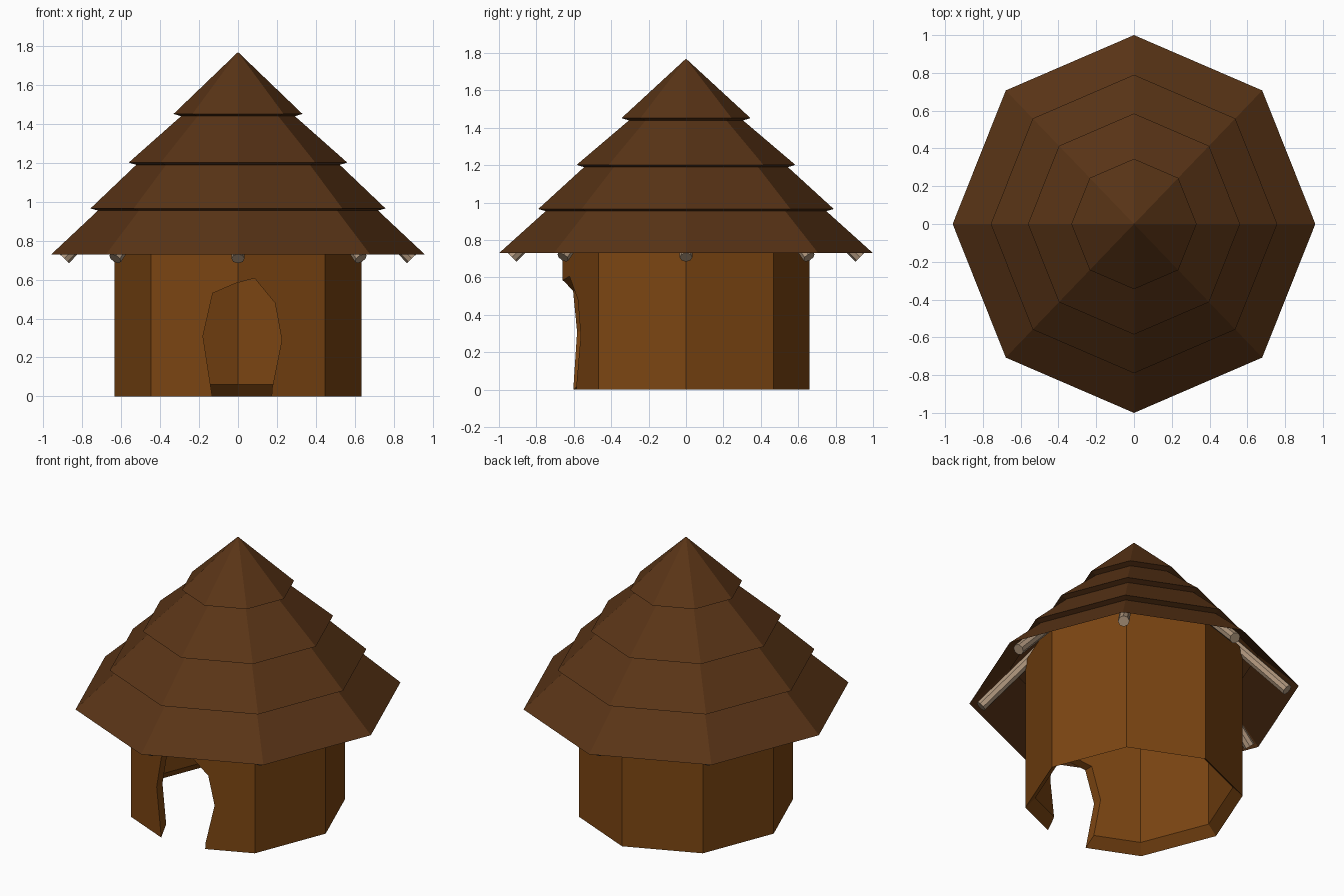
import bpy, bmesh
from math import cos, sin, pi
from mathutils import Vector

if "Cube" in bpy.data.objects:
    bpy.data.objects.remove(bpy.data.objects["Cube"])

SX = 0.96      # the octagons are slightly narrower in x
N = 8


def material(name, color):
    m = bpy.data.materials.new(name)
    m.diffuse_color = (*color, 1)
    m.use_nodes = True
    m.node_tree.nodes["Principled BSDF"].inputs["Base Color"].default_value = m.diffuse_color
    return m


def make_object(name, bm, mat=None):
    bmesh.ops.recalc_face_normals(bm, faces=bm.faces)
    me = bpy.data.meshes.new(name)
    bm.to_mesh(me)
    bm.free()
    ob = bpy.data.objects.new(name, me)
    bpy.context.collection.objects.link(ob)
    if mat:
        me.materials.append(mat)
    return ob


def spin(bm, profile, closed=False):
    """Octagonal rings from (radius, height) pairs, joined by quads."""
    rings = [[bm.verts.new((SX * r * cos(2 * pi * i / N), r * sin(2 * pi * i / N), z))
              for i in range(N)] for r, z in profile]
    pairs = list(zip(rings, rings[1:]))
    if closed:
        pairs.append((rings[-1], rings[0]))
    for a, b in pairs:
        for i in range(N):
            j = (i + 1) % N
            bm.faces.new((a[i], a[j], b[j], b[i]))
    return rings


thatch = material("thatch", (0.1, 0.034, 0.008))
clay = material("clay", (0.2, 0.06, 0.006))
wood = material("wood", (0.42, 0.3, 0.2))

# Stepped roof: four overlapping tiers up to a point
bm = bmesh.new()
rings = spin(bm, [(1, 0.73), (0.75, 0.955), (0.79, 0.966), (0.545, 1.19),
                  (0.585, 1.202), (0.305, 1.44), (0.345, 1.452)])
tip = bm.verts.new((0, 0, 1.77))
for i in range(N):
    bm.faces.new((rings[-1][i], rings[-1][(i + 1) % N], tip))
make_object("roof", bm, thatch)

# Wall ring with a slanted lower rim
bm = bmesh.new()
spin(bm, [(0.66, 0), (0.66, 1.0), (0.6, 1.0), (0.6, 0.06)], closed=True)
wall = make_object("wall", bm, clay)

# Irregular doorway cut through the front
outline = [(-0.125, -0.05), (-0.18, 0.31), (-0.13, 0.53), (-0.015, 0.58), (0.085, 0.607),
           (0.19, 0.48), (0.225, 0.29), (0.175, 0.04), (0.17, -0.05)]
bm = bmesh.new()
face = bm.faces.new([bm.verts.new((x, -0.85, z)) for x, z in outline])
ext = bmesh.ops.extrude_face_region(bm, geom=[face])
bmesh.ops.translate(bm, vec=(0, 0.5, 0),
                    verts=[v for v in ext["geom"] if isinstance(v, bmesh.types.BMVert)])
cutter = make_object("door_cutter", bm)
cutter.hide_render = True
cutter.hide_set(True)
cut = wall.modifiers.new("doorway", 'BOOLEAN')
cut.operation = 'DIFFERENCE'
cut.solver = 'EXACT'
cut.object = cutter

# Round rafters under the roof ridges
for i in range(N):
    a = 2 * pi * i / N
    d = Vector((SX * cos(a), sin(a), 0))
    start = d * 0.93 + Vector((0, 0, 0.708))
    end = d * 0.1 + Vector((0, 0, 1.56))
    axis = end - start
    bm = bmesh.new()
    bmesh.ops.create_cone(bm, cap_ends=True, segments=8, radius1=0.034, radius2=0.034,
                          depth=axis.length)
    rafter = make_object(f"rafter_{i + 1}", bm, wood)
    rafter.location = (start + end) / 2
    rafter.rotation_euler = axis.to_track_quat('Z', 'Y').to_euler()
